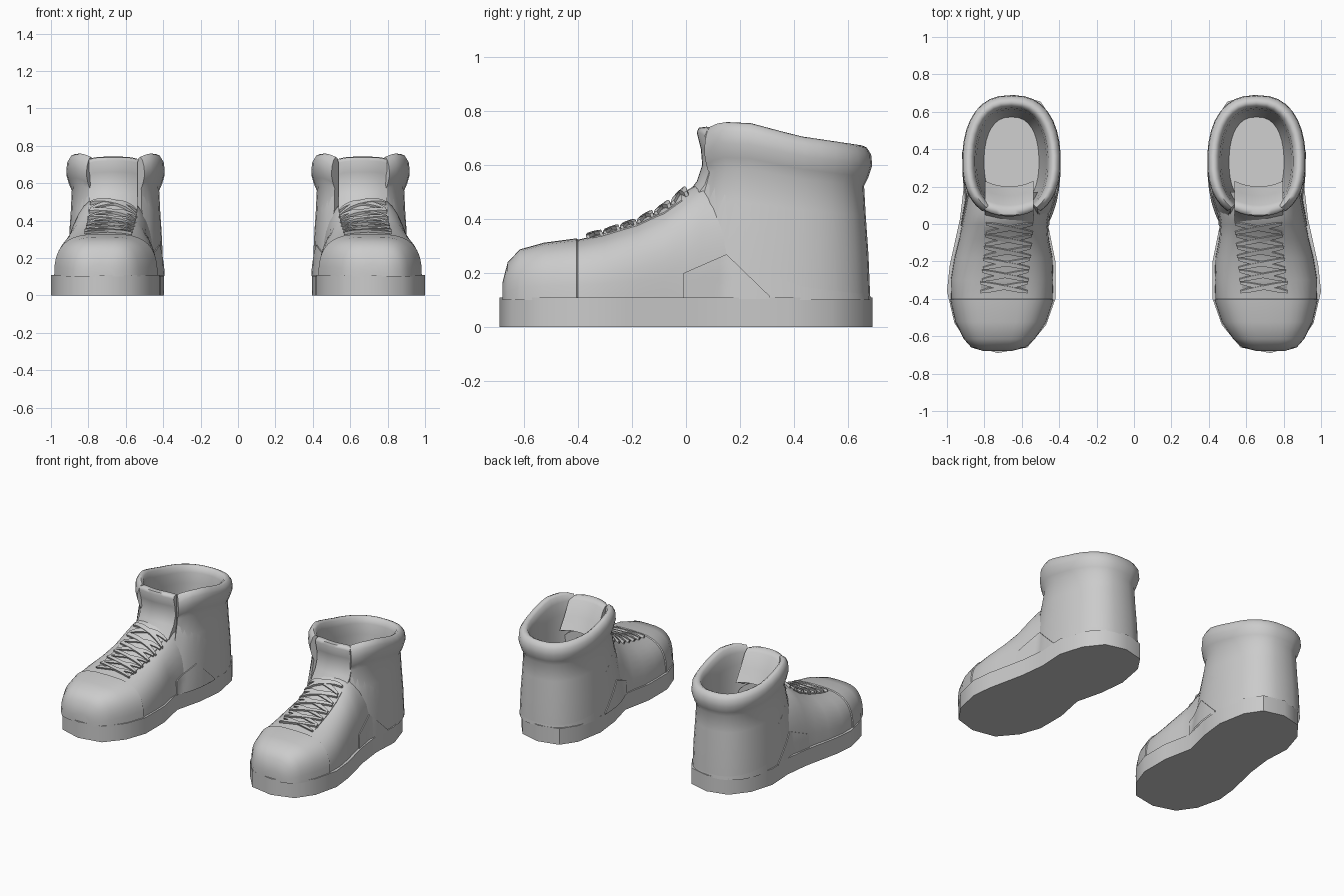
import bpy, bmesh, math
from mathutils import Vector
from mathutils.bvhtree import BVHTree

cube = bpy.data.objects.get("Cube")
if cube:
    bpy.data.objects.remove(cube)

grey = bpy.data.materials.new("light_grey")
grey.use_nodes = True
TONE = (0.6, 0.6, 0.6, 1)
grey.diffuse_color = TONE
grey.node_tree.nodes["Principled BSDF"].inputs["Base Color"].default_value = TONE

SHAFT_X, SHAFT_Y = 0.655, 0.33


def interp(table, t):
    """Piecewise linear lookup in (key, value) pairs."""
    if t <= table[0][0]:
        return table[0][1]
    for (a, u), (b, v) in zip(table, table[1:]):
        if t <= b:
            return u + (v - u) * (t - a) / (b - a)
    return table[-1][1]


def spow(v, p):
    return math.copysign(abs(v) ** p, v)


def finish(name, bm, angle=40):
    """Turn a bmesh into a smooth, mirrored object."""
    bmesh.ops.recalc_face_normals(bm, faces=bm.faces)
    mesh = bpy.data.meshes.new(name)
    bm.to_mesh(mesh)
    bm.free()
    mesh.materials.append(grey)
    ob = bpy.data.objects.new(name, mesh)
    bpy.context.collection.objects.link(ob)
    bpy.ops.object.select_all(action="DESELECT")
    ob.select_set(True)
    bpy.context.view_layer.objects.active = ob
    bpy.ops.object.shade_smooth_by_angle(angle=math.radians(angle))
    ob.modifiers.new("Pair", "MIRROR")
    return ob


def loft(rows, closed=False, caps=(False, False), ends=False):
    """Skin rows of points; optionally cap first/last row and the open sides."""
    bm = bmesh.new()
    grid = [[bm.verts.new(p) for p in row] for row in rows]
    n = len(rows[0])
    for a, b in zip(grid, grid[1:]):
        for i in range(n if closed else n - 1):
            j = (i + 1) % n
            bm.faces.new((a[i], a[j], b[j], b[i]))
    for row, cap in zip((grid[0], grid[-1]), caps):
        if cap:
            bm.faces.new(row)
    if ends:
        for i in (0, -1):
            bm.faces.new([row[i] for row in grid])
    return bm


# Sole: straight-sided slab from the foot outline
OUTLINE = [(.64, .69), (.5, .655), (.43, .55), (.395, .36), (.415, .18), (.46, 0),
           (.42, -.2), (.42, -.4), (.47, -.54), (.57, -.66), (.73, -.69), (.88, -.645),
           (.96, -.53), (1, -.36), (.985, -.22), (.93, .03), (.91, .2), (.92, .38),
           (.87, .54), (.78, .655)]
finish("sole", loft([[(x, y, z) for x, y in OUTLINE] for z in (0, .11)], True, (True, True)))

# Foot: arches along y as (y, inner x, outer x, top z)
STATIONS = [(-.674, .66, .8, .16), (-.655, .585, .865, .235), (-.61, .535, .905, .283),
            (-.52, .475, .95, .308), (-.4, .435, .978, .324), (-.3, .432, .98, .347),
            (-.18, .435, .96, .387), (-.08, .455, .935, .44), (0, .46, .92, .505),
            (.06, .45, .91, .54), (.17, .45, .89, .54)]


def arch(station, grow=0.0):
    y, x0, x1, top = station
    p = .6 + .25 * min(1, max(0, (y + .4) / .4))
    mid, half = (x0 + x1) / 2, (x1 - x0) / 2 + grow
    return [(mid + half * spow(math.cos(a), p), y - grow,
             .1 + (top + grow - .1) * math.sin(a) ** .75)
            for a in (math.pi * i / 20 for i in range(21))]


foot = finish("foot", loft([arch(s) for s in STATIONS], caps=(True, True)))
finish("toe_cap", loft([arch(s, .005) for s in STATIONS[:5]] + [arch(STATIONS[4])],
                       caps=(True, False)))

# Shaft: open-fronted wall that rolls over a padded collar and down inside
RIM = [(.05, .69), (.085, .74), (.13, .76), (.24, .755), (.42, .707), (.69, .667)]
SEAM = [(.06, .54), (.126, .507), (.27, .378), (.42, .31), (.67, .24)]
WALL = [(0, -.005), (.3, -.012), (.55, -.022), (.74, -.028), (.8, -.012), (.88, .002),
        (.95, -.002), (.99, -.018), (1, -.036), (.98, -.054), (.92, -.066),
        (.8, -.075), (.6, -.085), (.3, -.115)]
SPREAD = math.radians(149)


def wall_row(offset, reach, height):
    """U-shaped ring; height maps y to z."""
    row = []
    for i in range(-14, 15):
        a = SPREAD * i / 14
        s, c = spow(math.sin(a), .8), spow(math.cos(a), .9)
        depth = (.357 if c > 0 else .3 + reach) + offset * (1 if c > 0 else .6)
        y = SHAFT_Y + depth * c
        row.append((SHAFT_X + (.262 + offset) * s, y, height(y)))
    return row


rows = []
for k, (f, off) in enumerate(WALL):
    reach = .14 * max(0, 1 - f / .74) if k < 8 else 0
    rows.append(wall_row(off, reach, lambda y: .1 + f * (interp(RIM, y) - .1)))
shaft = finish("shaft_and_collar", loft(rows, caps=(False, True), ends=True), 60)

# Quarter panel: wraps the heel below the curved seam
rows = []
for g in (0, .25, .5, .75, 1, 1):
    off = -.004 - .012 * g - (.012 if len(rows) == 5 else 0)
    rows.append(wall_row(off, .14 * (1 - g), lambda y: .1 + g * (interp(SEAM, y) - .1)))
panel = finish("quarter_panel", loft(rows))

# Tongue: rises from the instep, folds over and drops inside
TONGUE = [(-.02, .46), (.04, .54), (.06, .6), (.055, .66), (.04, .72), (.047, .738),
          (.075, .742), (.1, .72), (.15, .63), (.2, .55)]
rows = []
for y, z in TONGUE:
    rows.append([(.667 + .13 * u, y + .03 * u * u, z - .012 * u ** 4)
                 for u in (i / 4 for i in range(-4, 5))])
finish("tongue", loft(rows, ends=True), 60)

# Surface lookup used to lay details on the upper
scan = bmesh.new()
for part in (foot, shaft, panel):
    scan.from_mesh(part.data)
upper = BVHTree.FromBMesh(scan)
scan.free()


def drop(x, y, lift):
    hit = upper.ray_cast(Vector((x, y, .6)), Vector((0, 0, -1)))[0]
    return Vector((x, y, (hit.z if hit else .4) + lift))


def press(side, y, z, lift):
    hit = upper.ray_cast(Vector((SHAFT_X + side, y, z)), Vector((-side, 0, 0)))[0]
    return Vector(((hit.x if hit else SHAFT_X + .25 * side) + side * lift, y, z))


# Side patches: five-cornered plates low on both flanks
for side, name in ((1, "outer_patch"), (-1, "inner_patch")):
    rows = []
    for i in range(13):
        y = -.01 + .32 * i / 12
        top = interp([(-.01, .2), (.15, .27), (.31, .115)], y)
        column = [press(side, y, .105 + (top - .105) * j / 6, .006) for j in range(7)]
        rows.append(column + [column[-1] - Vector((side * .012, 0, 0))])
    inset = Vector((side * .012, 0, 0))
    rows = [[p - inset for p in rows[0]]] + rows + [[p - inset for p in rows[-1]]]
    finish(name, loft(rows))

# Throat plate beneath the laces
rows = []
for i in range(12):
    y = -.365 + .35 * i / 11
    lift = -.01 if i == 0 else .005
    xs = [.7 - .02 * i / 11 + .12 * u / 5 for u in range(-5, 6)]
    row = [drop(x, y, lift) for x in xs]
    edge = Vector((0, 0, .015))
    rows.append([row[0] - edge] + row + [row[-1] - edge])
finish("throat_plate", loft(rows))

# Laces: crossing flat bands up the instep
BANDS = 6
for i in range(BANDS):
    y = -.335 + .063 * i
    mid = .695 - .006 * i
    for k, lean in enumerate((-1, 1)):
        rows = []
        for j in range(-6, 7):
            u = j / 6
            x, yy = mid + .125 * u, y + lean * .024 * u
            wide = .011 * (1 - .5 * abs(u) ** 4)
            lo = drop(x, yy - wide, .002)
            hi = drop(x, yy + wide, .002)
            up = Vector((0, -.006, .012 + .004 * k))
            rows.append([lo, lo + up, hi + up, hi])
        finish(f"lace_{i + 1}_{'ab'[k]}", loft(rows, True, (True, True)))
